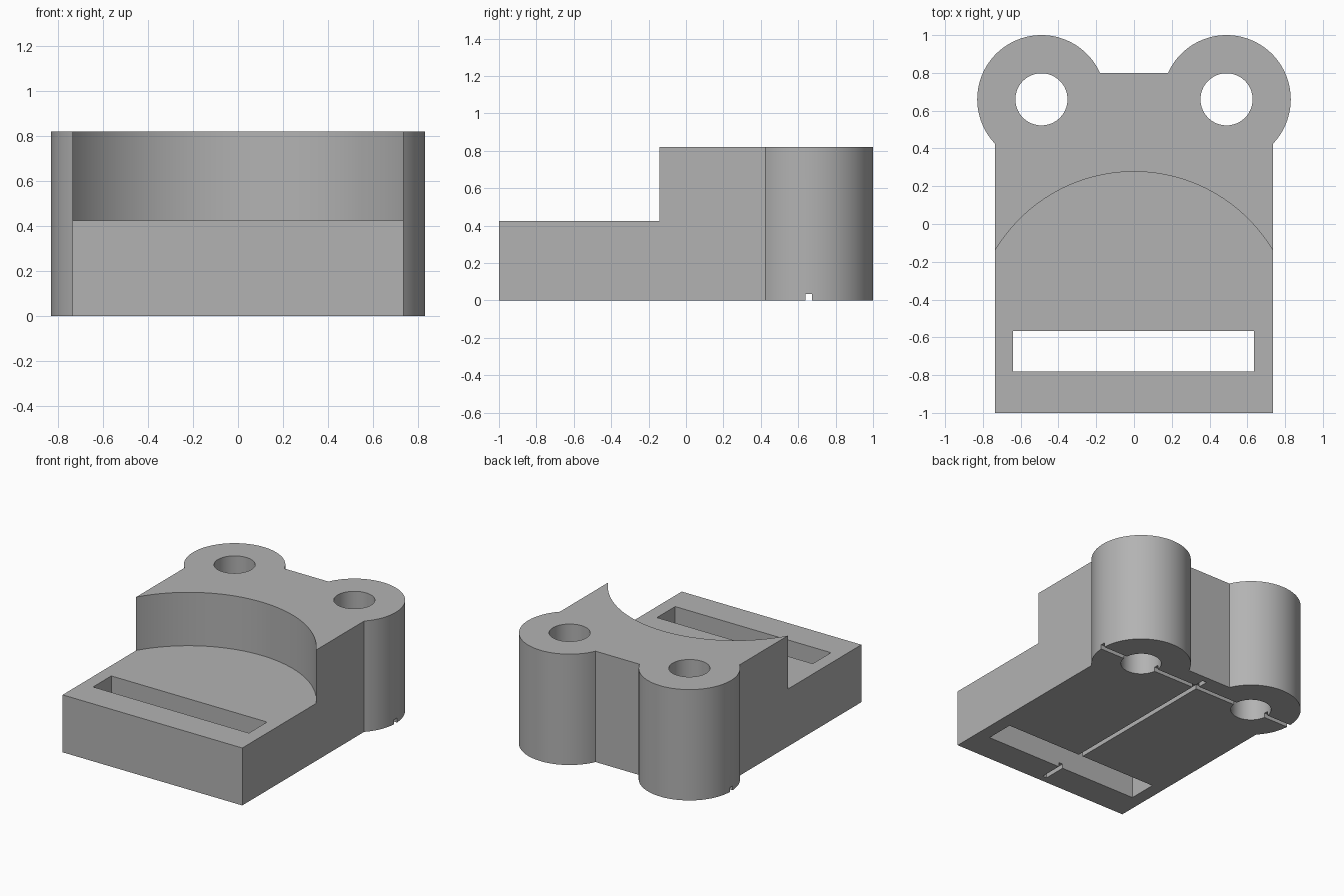
import bpy, bmesh, math

cube = bpy.data.objects.get("Cube")
if cube:
    bpy.data.objects.remove(cube, do_unlink=True)

grey = bpy.data.materials.new("plain grey")
grey.use_nodes = True
colour = (0.45, 0.45, 0.45, 1)
grey.diffuse_color = colour
grey.node_tree.nodes["Principled BSDF"].inputs["Base Color"].default_value = colour


def arc(cx, cy, r, a0, a1, n):
    """Points on a circular arc, angles in radians."""
    return [(cx + r * math.cos(a0 + (a1 - a0) * i / n),
             cy + r * math.sin(a0 + (a1 - a0) * i / n)) for i in range(n + 1)]


def rect(x0, x1, y0, y1):
    return [(x0, y0), (x1, y0), (x1, y1), (x0, y1)]


def prism(name, outline, z0, z1):
    """Extrude a counter-clockwise outline from z0 to z1."""
    bm = bmesh.new()
    base = bm.faces.new([bm.verts.new((x, y, z0)) for x, y in outline])
    top = bmesh.ops.extrude_face_region(bm, geom=[base], use_keep_orig=True)["geom"]
    bmesh.ops.translate(bm, vec=(0, 0, z1 - z0),
                        verts=[v for v in top if isinstance(v, bmesh.types.BMVert)])
    bmesh.ops.recalc_face_normals(bm, faces=bm.faces)
    mesh = bpy.data.meshes.new(name)
    bm.to_mesh(mesh)
    bm.free()
    mesh.materials.append(grey)
    obj = bpy.data.objects.new(name, mesh)
    bpy.context.collection.objects.link(obj)
    return obj


HALF, BACK, HIGH, LOW = 0.735, 0.80, 0.82, 0.425
LUG_X, LUG_Y, LUG_R, HOLE_R = 0.49, 0.66, 0.34, 0.138

# Body outline: rectangle with a round lug at each back corner
start = -math.acos((HALF - LUG_X) / LUG_R)
end = math.pi - math.asin((BACK - LUG_Y) / LUG_R)
left_lug = arc(LUG_X, LUG_Y, LUG_R, start, end, 64)
right_lug = [(-x, y) for x, y in reversed(left_lug)]
body = prism("bracket_body",
             [(-HALF, -1), (HALF, -1)] + left_lug + right_lug, 0, HIGH)

# Curved step that lowers the front half
STEP_Y, STEP_R = -0.579, 0.856
cutters = [prism("step_cutter",
                 [(-STEP_R, -1.2), (STEP_R, -1.2)]
                 + arc(0, STEP_Y, STEP_R, 0, math.pi, 96), LOW, 1.2)]

# Bolt holes through the lugs
for side, sx in (("left", 1), ("right", -1)):
    cutters.append(prism(side + "_hole_cutter",
                         arc(sx * LUG_X, LUG_Y, HOLE_R, 0, 2 * math.pi, 64)[:-1], -0.2, 1.2))

# Strap slot and the two shallow grooves on the underside
cutters += [
    prism("slot_cutter", rect(-0.64, 0.635, -0.78, -0.567), -0.2, 1.2),
    prism("cross_groove_cutter", rect(-1, 1, 0.64, 0.673), -0.1, 0.033),
    prism("long_groove_cutter", rect(-0.017, 0.017, -0.95, 0.75), -0.1, 0.033),
]

# Apply the cuts and drop the cutters
bpy.context.view_layer.objects.active = body
for cutter in cutters:
    cutter.hide_render = True
    mod = body.modifiers.new(cutter.name, "BOOLEAN")
    mod.operation, mod.solver, mod.object = "DIFFERENCE", "EXACT", cutter
    bpy.ops.object.modifier_apply(modifier=mod.name)
    bpy.data.objects.remove(cutter, do_unlink=True)

bpy.ops.object.select_all(action="DESELECT")
body.select_set(True)
bpy.ops.object.shade_smooth_by_angle(angle=math.radians(30))
